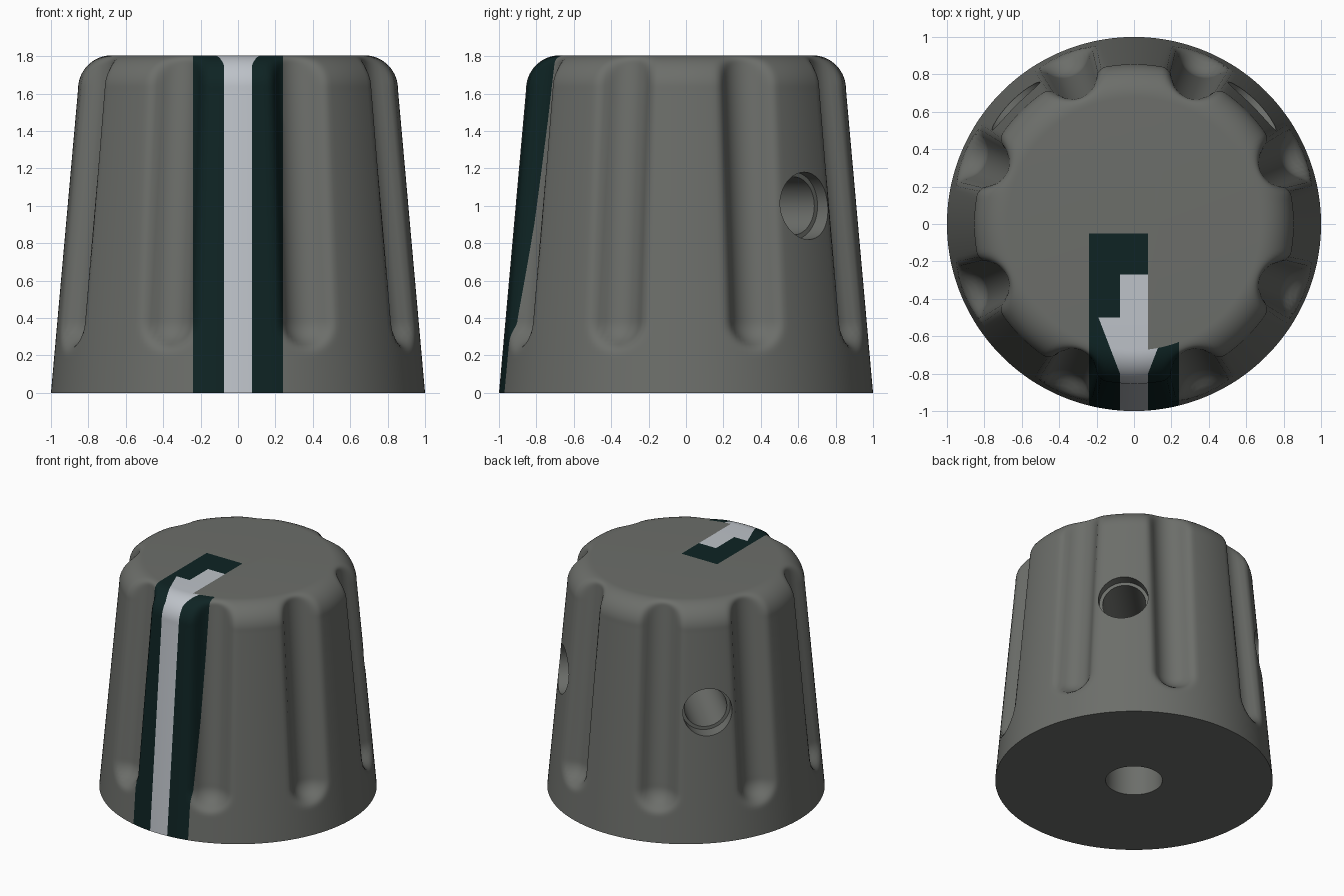
import bpy, bmesh, math
from mathutils import Vector

if "Cube" in bpy.data.objects:
    bpy.data.objects.remove(bpy.data.objects["Cube"])

H, FILLET, N = 1.805, 0.18, 240
R_BASE, R_SHOULDER = 1.0, 0.855
Z_SHOULDER = H - FILLET
FLUTE_R, FLUTE_Z, BLEND = 0.14, 0.39, 0.05


def material(name, rgb):
    m = bpy.data.materials.new(name)
    m.diffuse_color = (*rgb, 1)
    m.use_nodes = True
    m.node_tree.nodes["Principled BSDF"].inputs["Base Color"].default_value = m.diffuse_color
    return m


def wall(z):
    return R_BASE + (R_SHOULDER - R_BASE) * z / Z_SHOULDER


def fluted_radius(rb, a, z):
    """Radius of the body after a rounded flute is scooped out of it."""
    centre = wall(max(z, FLUTE_Z)) + 0.03
    dz = max(0, FLUTE_Z - z)
    if abs(a) > 0.3 or dz > FLUTE_R + 0.1:
        return rb

    def field(r):
        d = math.sqrt((r * math.cos(a) - centre) ** 2 + (r * math.sin(a)) ** 2 + dz * dz)
        p, q = r - rb, FLUTE_R - d
        h = max(BLEND - abs(p - q), 0) / BLEND
        return max(p, q) + h * h * BLEND / 4

    lo, hi = 0.5, rb
    if field(hi) <= 0:
        return rb
    for _ in range(18):
        mid = (lo + hi) / 2
        if field(mid) > 0:
            hi = mid
        else:
            lo = mid
    return lo


# Profile: tapered wall, denser near the flute ends, then the rounded shoulder
zs = [0, 0.1, 0.18] + [0.2 + 0.02 * i for i in range(14)] + [0.5 + 0.1 * i for i in range(12)]
profile = [(wall(z), z) for z in zs]
for i in range(19):
    t = math.radians(5 * i)
    profile.append((R_SHOULDER - FILLET * (1 - math.cos(t)), Z_SHOULDER + FILLET * math.sin(t)))

# Knob body
bm = bmesh.new()
rings = []
for rb, z in profile:
    ring = []
    for i in range(N):
        t = 2 * math.pi * i / N
        a = t % (math.pi / 4) - math.pi / 8
        r = fluted_radius(rb, a, z)
        ring.append(bm.verts.new((r * math.cos(t), r * math.sin(t), z)))
    rings.append(ring)
for lower, upper in zip(rings, rings[1:]):
    for i in range(N):
        j = (i + 1) % N
        bm.faces.new((lower[i], lower[j], upper[j], upper[i]))
bm.faces.new(rings[0][::-1])
bm.faces.new(rings[-1])
mesh = bpy.data.meshes.new("knob_body")
bm.to_mesh(mesh)
bm.free()
body = bpy.data.objects.new("knob_body", mesh)
bpy.context.collection.objects.link(body)
for m in (material("grey_plastic", (0.150, 0.156, 0.144)),
          material("dark_teal", (0.0044, 0.017, 0.017)),
          material("pale_grey", (0.51, 0.54, 0.58))):
    mesh.materials.append(m)


def drill(name, radius, start, end):
    """Cut a round hole between two points."""
    start, end = Vector(start), Vector(end)
    bpy.ops.mesh.primitive_cylinder_add(vertices=64, radius=radius, depth=(end - start).length,
                                        location=(start + end) / 2)
    cutter = bpy.context.object
    cutter.name = name
    cutter.rotation_euler = (end - start).to_track_quat('Z', 'Y').to_euler()
    cutter.hide_render = True
    bpy.context.view_layer.update()
    bpy.context.view_layer.objects.active = body
    mod = body.modifiers.new(name, 'BOOLEAN')
    mod.operation, mod.solver, mod.object = 'DIFFERENCE', 'EXACT', cutter
    bpy.ops.object.modifier_apply(modifier=mod.name)
    bpy.data.objects.remove(cutter)


# Shaft bore and two stepped set-screw holes at the back
drill("shaft_bore", 0.205, (0, 0, -0.2), (0, 0, 1.35))
for side in (-1, 1):
    d = Vector((side, 1, 0)).normalized()
    up = Vector((0, 0, 1.0))
    drill("screw_hole", 0.155, up + d * 0.05, up + d * 1.2)
    drill("screw_recess", 0.18, up + d * 0.815, up + d * 1.2)

# Pointer stripe and arrow: score the outline into the faces, then colour them
bm = bmesh.new()
bm.from_mesh(body.data)


def outer(c):
    return c.z > 0.01 and (c.z > 1.6 or math.hypot(c.x, c.y) > 0.5)


def score(point, normal, keep):
    faces = [f for f in bm.faces if keep(f.calc_center_median())]
    geom = set(faces)
    for f in faces:
        geom.update(f.verts)
        geom.update(f.edges)
    bmesh.ops.bisect_plane(bm, geom=list(geom), plane_co=point, plane_no=normal, dist=1e-5)


def on_front(c):
    return outer(c) and c.y < 0.1 and abs(c.x) < 0.4


def on_top(c):
    return c.z > Z_SHOULDER and abs(c.x) < 0.24


for x in (-0.24, -0.075, 0.075, 0.24):
    score((x, 0, 0), (1, 0, 0), on_front)
for y in (-0.05, -0.27, -0.5):
    score((0, y, 0), (0, 1, 0), on_top)
for s in (-1, 1):
    score((0.19 * s, -0.5, 0), (0.3, -0.115 * s, 0),
          lambda c: on_top(c) and c.y < -0.4 and c.x * s > 0.07)

for f in bm.faces:
    c = f.calc_center_median()
    x = abs(c.x)
    f.material_index = 0
    if outer(c) and x < 0.24 and c.y < -0.05:
        head = c.z > Z_SHOULDER and -0.8 < c.y < -0.5 and x < 0.19 + (c.y + 0.5) * 0.3833
        f.material_index = 2 if head or (x < 0.075 and c.y < -0.27) else 1
bm.to_mesh(body.data)
bm.free()

bpy.ops.object.select_all(action='DESELECT')
body.select_set(True)
bpy.context.view_layer.objects.active = body
bpy.ops.object.shade_smooth_by_angle(angle=math.radians(35))
